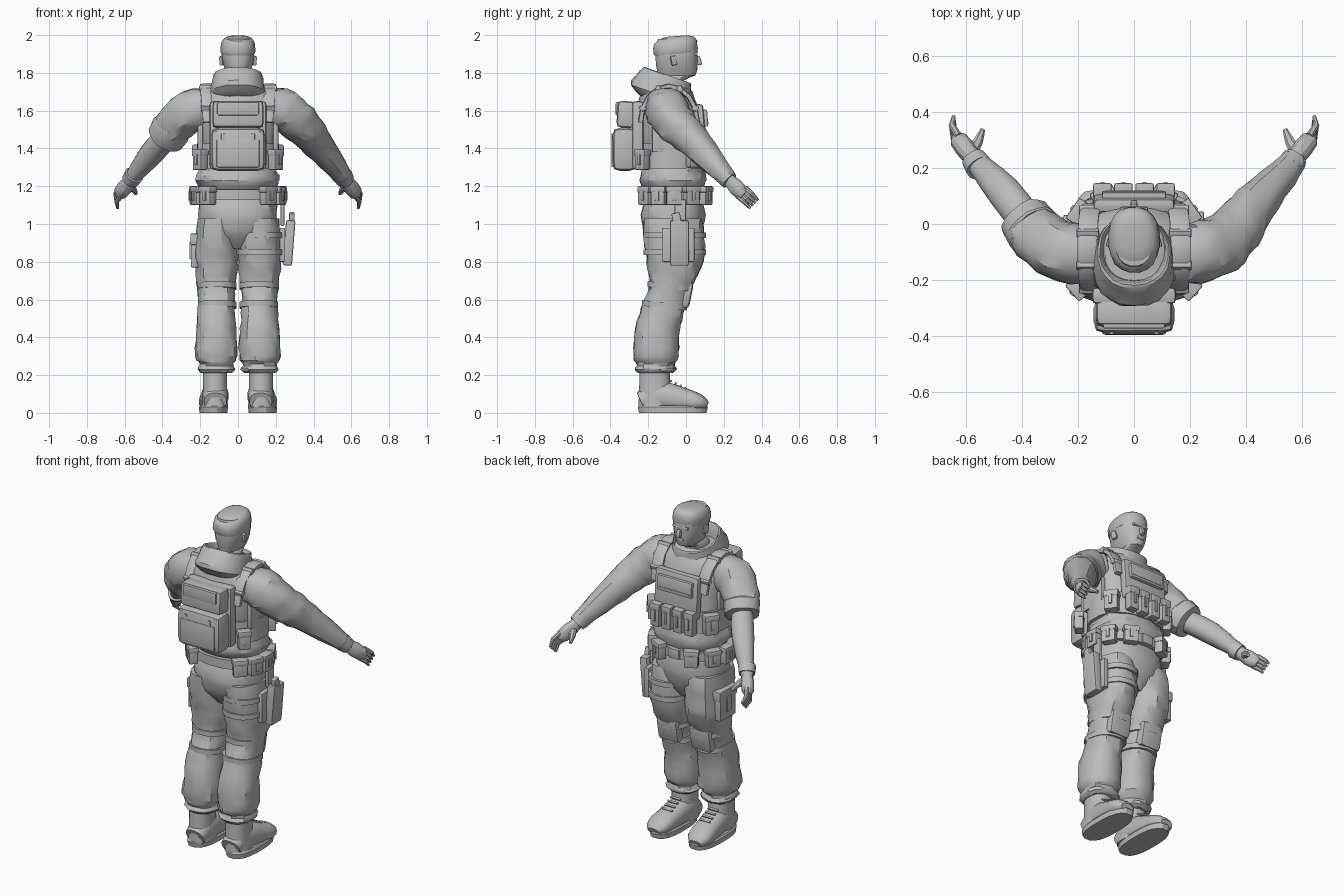
import bpy, bmesh, math, random
from mathutils import Vector, Matrix, Euler

random.seed(4)
if "Cube" in bpy.data.objects:
    bpy.data.objects.remove(bpy.data.objects["Cube"], do_unlink=True)
grey = bpy.data.materials.new("plain grey")
grey.use_nodes = True
grey.diffuse_color = (.5, .5, .5, 1)
grey.node_tree.nodes["Principled BSDF"].inputs["Base Color"].default_value = grey.diffuse_color
parts = []
SIDES = (("left", 1), ("right", -1))
UP, ACROSS = Vector((0, 0, 1)), Vector((1, 0, 0))

def finish(name, bm):
    bmesh.ops.recalc_face_normals(bm, faces=bm.faces)
    mesh = bpy.data.meshes.new(name)
    bm.to_mesh(mesh)
    bm.free()
    mesh.materials.append(grey)
    parts.append(bpy.data.objects.new(name, mesh))
    bpy.context.collection.objects.link(parts[-1])

def smooth_rows(rows, fine):
    """Pass a smooth curve through the given rows, with extra rows between them."""
    padded = [rows[0], *rows, rows[-1]]
    dense = []
    for before, a, b, after in zip(padded, padded[1:], padded[2:], padded[3:]):
        for k in range(fine):
            t = k / fine
            bend = (b - before) * (t * (1 - t) ** 2) - (after - a) * (t * t * (1 - t))
            dense.append(a + (b - a) * (t * t * (3 - 2 * t)) + bend / 2)
    return dense + [rows[-1]]

def sweep(name, rows, side=1, flat=False, sides=16, power=2.3, tilt=0, fine=1, crumple=0, ref=UP):
    """Skin a run of rounded sections; each row is a centre x, y, z and two radii."""
    rows = smooth_rows([Vector(row) for row in rows], fine)
    centres = [Vector((row[0] * side, row[1], row[2])) for row in rows]
    bm = bmesh.new()
    rings = []
    for i, (centre, row) in enumerate(zip(centres, rows)):
        u, v = ACROSS, Vector((0, 1, tilt))
        if not flat:
            along = (centres[min(i + 1, len(rows) - 1)] - centres[max(i - 1, 0)]).normalized()
            u = along.cross(ref).normalized()
            v = u.cross(along)
        ring = []
        for k in range(sides):
            angle = math.tau * (k + .5) / sides
            c, s = math.cos(angle), math.sin(angle)
            px = math.copysign(abs(c) ** (2 / power), c) * row[3]
            py = math.copysign(abs(s) ** (2 / power), s) * row[4]
            swell = 1 + random.uniform(-crumple, crumple)
            ring.append(bm.verts.new(centre + (u * px + v * py) * swell))
        rings.append(ring)
    for low, high in zip(rings, rings[1:]):
        for k in range(sides):
            j = (k + 1) % sides
            bm.faces.new((low[k], low[j], high[j], high[k]))
    bm.faces.new(rings[0])
    bm.faces.new(rings[-1])
    finish(name, bm)

def column(name, rows, x=0, **options):
    """Upright part; each row is y, z, half width and half depth."""
    sweep(name, [(x, *row) for row in rows], flat=True, **options)

def tube(name, rows, squash=1, **options):
    """Limb along a path; each row is x, y, z and radius."""
    sweep(name, [(*row, row[-1] * squash) for row in rows], **options)

def band(name, y, z, rx, ry, height, **options):
    low, high, lip = z - height / 2, z + height / 2, .01
    column(name, [(y, low, rx - lip, ry - lip), (y, low, rx, ry),
                  (y, high, rx, ry), (y, high, rx - lip, ry - lip)], sides=20, **options)

def add_box(bm, centre, size, turn, bevel):
    verts = bmesh.ops.create_cube(bm, size=1)["verts"]
    place = Matrix.Translation(centre) @ Euler(turn).to_matrix().to_4x4()
    bmesh.ops.transform(bm, matrix=place @ Matrix.Diagonal((*size, 1)), verts=verts)
    edges = {edge for vert in verts for edge in vert.link_edges}
    bmesh.ops.bevel(bm, geom=list(edges), offset=bevel, segments=2, profile=.6, affect="EDGES")

def box(name, centre, size, turn=(0, 0, 0), bevel=.008):
    bm = bmesh.new()
    add_box(bm, centre, size, turn, min(bevel, min(size) * .4))
    finish(name, bm)

def pouch(name, centre, size, spin=0):
    """Bevelled pocket with an overhanging flap and a small tab."""
    bm = bmesh.new()
    width, depth, height = size
    turn, middle = (0, 0, spin), Vector(centre)
    outward = Euler(turn).to_matrix() @ Vector((0, depth, 0))
    add_box(bm, middle, size, turn, .01)
    add_box(bm, middle + UP * height / 3, (width * 1.1, depth * 1.1, height / 3), turn, .008)
    add_box(bm, middle + outward * .55, (width / 4, .01, height / 2), turn, .003)
    finish(name, bm)

def ring_pouch(name, degrees, rx, ry, z, size):
    """Pouch facing outward on an oval around the body."""
    angle = math.radians(degrees)
    pouch(name, (math.sin(angle) * rx, math.cos(angle) * ry - .07, z), size, -angle)

# Head, hair and face
column("head", [(-.1, 1.66, .07, .08), (-.09, 1.76, .07, .08), (-.05, 1.785, .055, .1), (-.05, 1.84, .078, .11),
                (-.05, 1.92, .088, .112), (-.05, 1.98, .07, .1)], sides=20, fine=2)
column("hair", [(-.055, 1.9, .088, .112), (-.055, 1.92, .092, .118), (-.055, 1.96, .088, .114),
                (-.05, 1.985, .07, .09), (-.05, 1.995, .04, .05)], sides=20, fine=2, tilt=.08, crumple=.02)
box("brow", (0, .052, 1.9), (.1, .02, .018), (.2, 0, 0))
box("nose", (0, .066, 1.865), (.024, .028, .05), (.3, 0, 0))
box("mouth", (0, .052, 1.825), (.045, .02, .02))
for label, s in SIDES:
    box(label + "_ear", (s * .087, -.065, 1.865), (.02, .032, .05), (.2, 0, s * .3))

# Jacket and thrown-back hood
column("jacket", [(-.06, 1.16, .18, .14), (-.07, 1.23, .22, .175), (-.07, 1.32, .2, .16), (-.09, 1.5, .21, .17),
                  (-.1, 1.66, .21, .15), (-.11, 1.75, .1, .1)], sides=22, fine=3, crumple=.045)
column("hood", [(-.11, 1.63, .13, .13), (-.13, 1.68, .15, .165), (-.12, 1.73, .14, .15), (-.1, 1.785, .128, .128),
                (-.095, 1.775, .115, .115), (-.1, 1.7, .1, .1)], sides=22, fine=2, tilt=-.35, crumple=.02)

# Vest with plates, straps and pouches
band("vest_wrap", -.075, 1.36, .22, .18, .13)
box("front_plate", (0, .075, 1.51), (.29, .05, .25), (.08, 0, 0), .02)
box("chest_panel", (0, .1, 1.56), (.23, .03, .09), (.08, 0, 0))
box("chest_seam", (0, .115, 1.535), (.21, .01, .01))
box("back_plate", (0, -.255, 1.47), (.3, .06, .36), bevel=.02)
for i in range(4):
    pouch("magazine_pouch", ((i - 1.5) * .075, .118, 1.37), (.06, .05, .14))
for label, s in SIDES:
    ring_pouch(label + "_front_vest_pouch", s * 55, .235, .19, 1.36, (.08, .06, .12))
    ring_pouch(label + "_rear_vest_pouch", s * 132, .27, .24, 1.34, (.07, .05, .11))
    box(label + "_side_panel", (s * .2, -.1, 1.46), (.03, .16, .16), bevel=.01)
    arc = [math.pi * k / 8 for k in range(9)]
    path = [(.15 + math.sin(a) / 60, math.cos(a) * .15 - .09, 1.54 + math.sin(a) * .19) for a in arc]
    sweep(label + "_shoulder_strap", [(*point, .014, .036) for point in path],
          side=s, sides=8, power=5, ref=ACROSS)
    for (x, y, z), a in zip(path[1:-1:2], arc[1:-1:2]):
        box(label + "_strap_rib", (s * x, y, z), (.08, .03, .035), (math.pi / 2 - a, 0, 0))

# Backpack in two stacked packs
box("upper_pack", (0, -.315, 1.58), (.27, .1, .14), (-.06, 0, 0), .025)
box("upper_pack_flap", (0, -.36, 1.61), (.22, .025, .07))
box("lower_pack", (0, -.325, 1.395), (.29, .13, .23), bevel=.045)
box("lower_pack_pocket", (0, -.38, 1.375), (.23, .03, .15), bevel=.012)
box("lower_pack_lid", (0, -.36, 1.47), (.25, .05, .05), bevel=.015)
for label, s in SIDES:
    box(label + "_pack_buckle", (s * .08, -.385, 1.45), (.02, .02, .06))

# Hips and belt kit
column("hips", [(-.06, 1.18, .18, .14), (-.07, 1.05, .21, .17), (-.07, .95, .17, .15), (-.06, .87, .06, .1)],
       sides=22, fine=3, crumple=.04)
band("belt", -.065, 1.155, .21, .175, .055)
box("buckle", (0, .11, 1.155), (.07, .02, .06))
for label, s in SIDES:
    for degrees in (28, 60, 88, 112, 136):
        ring_pouch(label + "_belt_pouch", s * degrees, .23, .195, 1.15, (.08, .05, .1))

# Trousers, knee guards and boots
trousers = [(-.07, 1.03, .1, .16), (-.06, .88, .115, .16), (-.06, .76, .112, .14), (-.085, .66, .1, .11),
            (-.12, .56, .095, .115), (-.15, .45, .105, .12), (-.16, .3, .11, .12), (-.16, .26, .09, .1),
            (-.16, .23, .1, .11), (-.16, .21, .08, .09)]
for label, s in SIDES:
    column(label + "_trouser_leg", trousers, x=.115, side=s, fine=3, crumple=.06)
    for z in (.57, .67):
        band(label + "_knee_strap", z * .3 - .285, z, .104, .12, .03, x=.11, side=s, tilt=-.1)
    box(label + "_knee_guard", (s * .11, -.005, .63), (.14, .07, .15), (-.2, 0, 0), .04)
    column(label + "_boot_shaft", [(-.165, .25, .065, .08), (-.165, .12, .065, .085), (-.165, .03, .07, .088)],
           x=.122, side=s)
    sweep(label + "_boot_foot", [(.12, -.24, .06, .06, .05), (.12, -.15, .09, .07, .08), (.13, -.02, .07, .072, .065),
                                 (.138, .07, .055, .07, .045), (.14, .112, .04, .04, .02)], side=s, fine=3)
    column(label + "_boot_sole", [(-.07, 0, .075, .18), (-.07, .03, .077, .187), (-.07, .04, .07, .18)],
           x=.13, side=s, sides=20, power=2.6)
    for k in range(4):
        box(label + "_lace", (s * .126, k * .026 - .08, .17 - k * .013), (.07, .012, .01), (-.5, 0, 0))

# Thigh holster on one leg, cargo pouch on the other
for z in (.85, .94):
    band("holster_strap", -.06, z, .125, .168, .03, x=.115)
box("holster_plate", (.235, -.04, .89), (.03, .17, .18))
box("holster", (.27, -.035, .9), (.05, .1, .24), (0, .08, 0), .012)
box("sidearm_grip", (.285, -.05, 1.03), (.03, .045, .06), (.2, 0, 0))
box("holster_hanger", (.235, -.03, 1.06), (.02, .06, .14))
pouch("cargo_pouch", (-.225, -.05, .86), (.15, .05, .18), math.pi / 2)

# Arms: one full sleeve, one rolled above a bare forearm
shoulder = [(.16, -.11, 1.62, .1), (.25, -.1, 1.6, .11), (.34, -.045, 1.52, .1)]
wrist = [(.55, .2, 1.26, .05), (.57, .23, 1.23, .045)]
tube("left_sleeve", shoulder + [(.425, .06, 1.42, .08)] + wrist, fine=4, crumple=.07)
tube("right_sleeve", shoulder + [(.38, .005, 1.47, .085)], side=-1, fine=3, crumple=.06)
tube("rolled_cuff", [(.345, -.04, 1.52, .095), (.355, -.03, 1.5, .102), (.385, .01, 1.455, .095),
                     (.39, .015, 1.45, .06)], side=-1, crumple=.04)
tube("bare_forearm", [(.37, -.01, 1.47, .06), (.46, .11, 1.37, .062), (.58, .24, 1.22, .034)], side=-1, fine=3)
for label, s in SIDES:
    tube(label + "_wristband", wrist, side=s)
    box(label + "_shoulder_patch", (s * .31, -.085, 1.625), (.11, .1, .02), (-.35, s * .75, s * .5))
    # Hand with curled fingers and a thumb
    tube(label + "_palm", [(.57, .23, 1.23, .03), (.598, .265, 1.195, .037), (.622, .295, 1.165, .034),
                           (.632, .31, 1.15, .02)], squash=1.15, side=s, sides=12)
    for k in range(4):
        base = Vector((.622, .293, 1.17)) + Vector((.002, .014, .014)) * (k - 1.5)
        middle = base + Vector((.024, .036, -.032))
        tip = middle + Vector((-.006, .033, -.034))
        tube(label + "_finger", [(*base, .014), (*middle, .012), (*tip, .007)], side=s, sides=8)
    tube(label + "_thumb", [(.585, .25, 1.205, .025), (.558, .29, 1.19, .019), (.54, .335, 1.16, .009)],
         side=s, sides=8, fine=2)

# Smooth shading with crisp folds
for obj in bpy.context.selected_objects:
    obj.select_set(False)
for obj in parts:
    obj.select_set(True)
bpy.context.view_layer.objects.active = parts[0]
bpy.ops.object.shade_smooth_by_angle(angle=math.radians(30))
